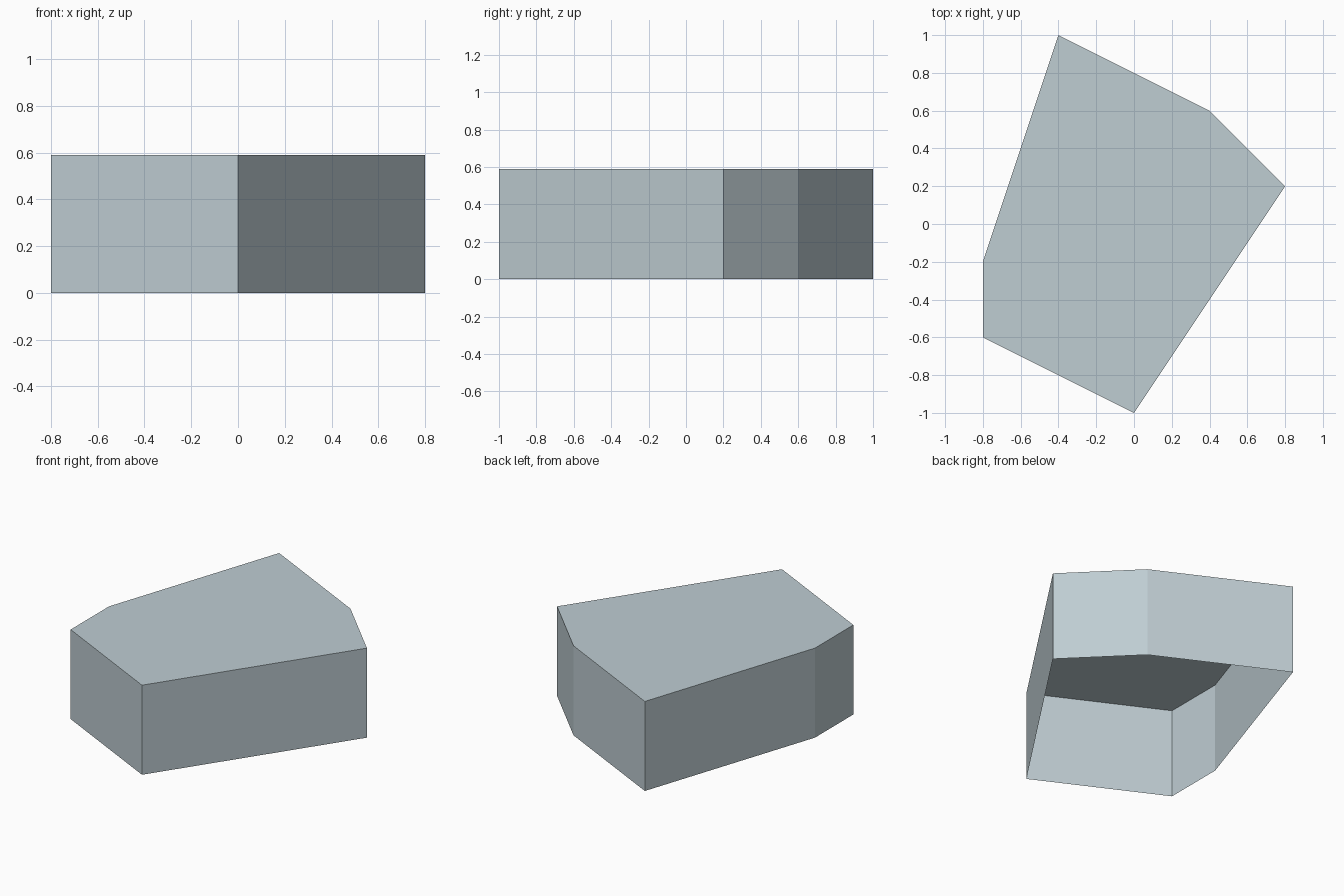
import bpy, bmesh

if "Cube" in bpy.data.objects:
    bpy.data.objects.remove(bpy.data.objects["Cube"])

# Flat pale blue-grey colour
mat = bpy.data.materials.new("pale blue grey")
mat.diffuse_color = (0.52, 0.61, 0.65, 1.0)
mat.use_nodes = True
mat.node_tree.nodes["Principled BSDF"].inputs["Base Color"].default_value = mat.diffuse_color

HEIGHT = 0.59
# Plan outline, counter-clockwise seen from above
OUTLINE = [(0, -1), (0.8, 0.2), (0.4, 0.6), (-0.4, 1), (-0.8, -0.2), (-0.8, -0.6)]

# Block shell: walls and flat roof, open underneath
bm = bmesh.new()
low = [bm.verts.new((x, y, 0)) for x, y in OUTLINE]
high = [bm.verts.new((x, y, HEIGHT)) for x, y in OUTLINE]
bm.faces.new(high)
n = len(OUTLINE)
for i in range(n):
    j = (i + 1) % n
    bm.faces.new((low[i], low[j], high[j], high[i]))

mesh = bpy.data.meshes.new("block_shell")
bm.to_mesh(mesh)
bm.free()
mesh.materials.append(mat)
obj = bpy.data.objects.new("block_shell", mesh)
bpy.context.collection.objects.link(obj)
